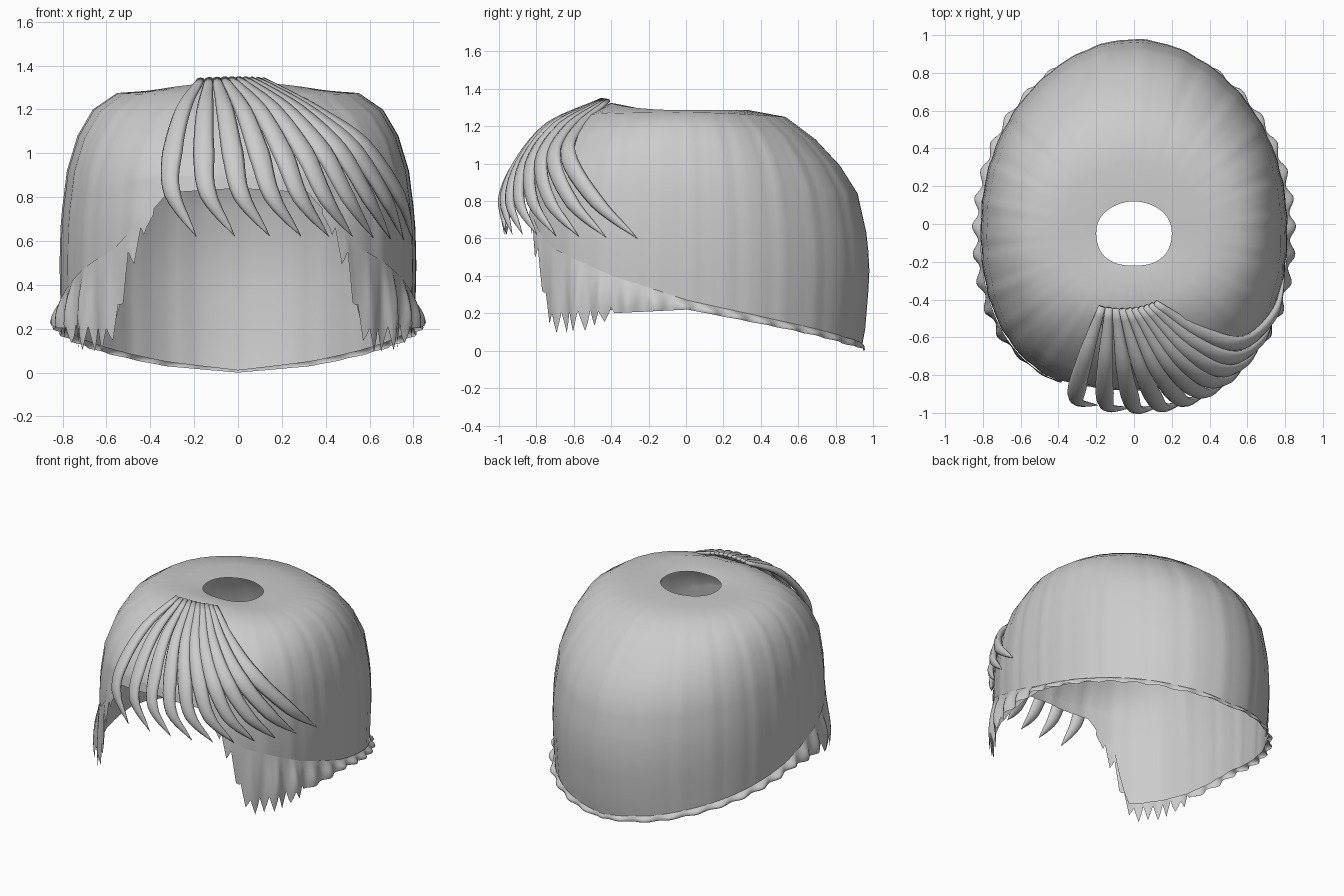
import bpy, bmesh
from math import sin, cos, pi, radians, degrees
from mathutils import Vector

if "Cube" in bpy.data.objects:
    bpy.data.objects.remove(bpy.data.objects["Cube"])

CY = -0.05  # crown centre in y

# (radius, z) profiles of the cap: crown hole to temple height, then radius by height
TOP = {
    "side": [(.2, 1.285), (.38, 1.287), (.55, 1.275), (.66, 1.2), (.73, 1.08), (.778, .92)],
    "back": [(.17, 1.285), (.38, 1.287), (.58, 1.25), (.74, 1.13), (.87, .99), (.965, .84)],
    "front": [(.17, 1.29), (.35, 1.325), (.5, 1.26), (.65, 1.13), (.76, 1.0), (.82, .9)],
}
LOW = {
    "side": [(0, .795), (.2, .805), (.5, .812), (.7, .806), (.92, .778)],
    "back": [(0, .985), (.1, 1.005), (.4, 1.03), (.6, 1.02), (.84, .965)],
    "front": [(0, .84), (.5, .85), (.7, .85), (.9, .82)],
}
# Edge heights against azimuth (0 = front, 180 = back)
CAP_EDGE = [(0, .84), (22, .82), (26, .75), (34, .6), (37, .35), (40, .22), (66, .22),
            (94, .235), (129, .14), (160, .05), (180, .01)]
HEM_TOP = [(26, .78), (34, .64), (40, .56), (50, .5), (66, .4), (94, .27), (129, .16),
           (160, .07), (180, .03)]
HEM_LOW = [(26, .72), (34, .5), (38, .26), (42, .15), (60, .17), (66, .2), (94, .22),
           (129, .12), (160, .03), (180, 0)]
FLARE = [(26, .0), (40, .015), (55, .045), (94, .045), (130, .035), (180, .022)]


def interp(table, x):
    if x <= table[0][0]:
        return table[0][1]
    for (a, va), (b, vb) in zip(table, table[1:]):
        if x <= b:
            return va + (vb - va) * (x - a) / (b - a)
    return table[-1][1]


def polar(deg, rs, rf, z):
    a = radians(deg)
    n = 2.2 + .25 * cos(a)
    r = (abs(sin(a) / rs) ** n + abs(cos(a) / rf) ** n) ** (-1 / n)
    return Vector((r * sin(a), CY - r * cos(a), z))


def ends(deg):
    return "front" if cos(radians(deg)) > 0 else "back"


def low_point(deg, z, push=0):
    return polar(deg, interp(LOW["side"], z) + push, interp(LOW[ends(deg)], z) + push, z)


def fold(deg):
    d = deg % 360
    return min(d, 360 - d)


def grid_object(name, columns, closed):
    bm = bmesh.new()
    vs = [[bm.verts.new(p) for p in col] for col in columns]
    n = len(vs)
    for i in range(n if closed else n - 1):
        a, b = vs[i], vs[(i + 1) % n]
        for j in range(len(a) - 1):
            bm.faces.new((a[j], a[j + 1], b[j + 1], b[j]))
    return finish(bm, name)


def finish(bm, name):
    me = bpy.data.meshes.new(name)
    bm.to_mesh(me)
    bm.free()
    for p in me.polygons:
        p.use_smooth = True
    ob = bpy.data.objects.new(name, me)
    bpy.context.collection.objects.link(ob)
    return ob


# Hair cap with open crown
cols = []
for i in range(180):
    deg = i * 2
    w = sin(radians(deg)) ** 2
    ripple = .003 * sin(radians(deg) * 31) + .002 * sin(radians(deg) * 53 + 1)
    col = []
    for k, ((rs, zs), (rf, zf)) in enumerate(zip(TOP["side"], TOP[ends(deg)])):
        s = 1 + ripple * min(k, 1)
        col.append(polar(deg, rs * s, rf * s, zs * w + zf * (1 - w)))
    z0, z1 = col[-1].z, interp(CAP_EDGE, fold(deg))
    for k in range(1, 9):
        z = z0 + (z1 - z0) * k / 8
        col.append(low_point(deg, z, ripple * .7))
    cols.append(col)
grid_object("hair_cap", cols, True)

# Wavy hem: pointed sideburns at the front, scalloped lip round the back
cols = []
for deg in range(26, 335):
    f = fold(deg)
    zt, zb = interp(HEM_TOP, f), interp(HEM_LOW, f)
    if 28 < f < 67:
        zb += (-.06, -.01, .05, -.005)[f % 4] * (1 if f < 60 else .6)
    wave = sin(radians(f) * 36)
    flare = interp(FLARE, f)
    col = []
    for k in range(7):
        t = k / 6
        push = .004 + flare * sin(t * pi * .62) * (.72 + .35 * wave)
        col.append(low_point(deg, max(zt + (zb - zt) * t, 0), push))
    cols.append(col)
grid_object("sideburns_and_hem", cols, False)

# Swept fringe: strands blended between left, middle and right guide paths
LEFT = [(-.17, -.44, 1.335), (-.25, -.68, 1.2), (-.30, -.86, 1.0), (-.30, -.94, .82), (-.19, -.96, .62)]
MID = [(-.03, -.45, 1.34), (.1, -.73, 1.2), (.21, -.89, 1.0), (.29, -.94, .8), (.42, -.87, .62)]
RIGHT = [(.11, -.42, 1.335), (.34, -.57, 1.2), (.57, -.63, 1.04), (.74, -.48, .8), (.80, -.26, .6)]
WIDTH = [(0, .02), (.25, .04), (.5, .05), (.75, .04), (.9, .02), (1, .001)]


def catmull(pts, t):
    x = t * (len(pts) - 1)
    i = min(int(x), len(pts) - 2)
    u = x - i
    p1, p2 = pts[i], pts[i + 1]
    p0 = pts[i - 1] if i else p1 * 2 - p2
    p3 = pts[i + 2] if i + 2 < len(pts) else p2 * 2 - p1
    return .5 * (2 * p1 + (p2 - p0) * u + (2 * p0 - 5 * p1 + 4 * p2 - p3) * u * u
                 + (3 * p1 - p0 - 3 * p2 + p3) * u ** 3)


def strand(bm, pts):
    rings = []
    for k in range(21):
        t = k / 20
        p = catmull(pts, t)
        tan = (catmull(pts, min(t + .02, 1)) - catmull(pts, max(t - .02, 0))).normalized()
        out = p - Vector((0, -.1, .65))
        out = (out - tan * out.dot(tan)).normalized()
        side = tan.cross(out)
        w = interp(WIDTH, t)
        h = min(w * .6, .024)
        rings.append([bm.verts.new(p + side * w * cos(a * pi / 4) + out * h * sin(a * pi / 4))
                      for a in range(8)])
    for a, b in zip(rings, rings[1:]):
        for j in range(8):
            bm.faces.new((a[j], a[(j + 1) % 8], b[(j + 1) % 8], b[j]))
    bm.faces.new(rings[0])
    bm.faces.new(rings[-1])
    bmesh.ops.recalc_face_normals(bm, faces=bm.faces)


bm = bmesh.new()
m = .45
for i in range(10):
    u = i / 9
    wl = (u - m) * (u - 1) / m
    wm = u * (u - 1) / (m * (m - 1))
    wr = u * (u - m) / (1 - m)
    strand(bm, [Vector(a) * wl + Vector(b) * wm + Vector(c) * wr
                for a, b, c in zip(LEFT, MID, RIGHT)])
finish(bm, "fringe")
